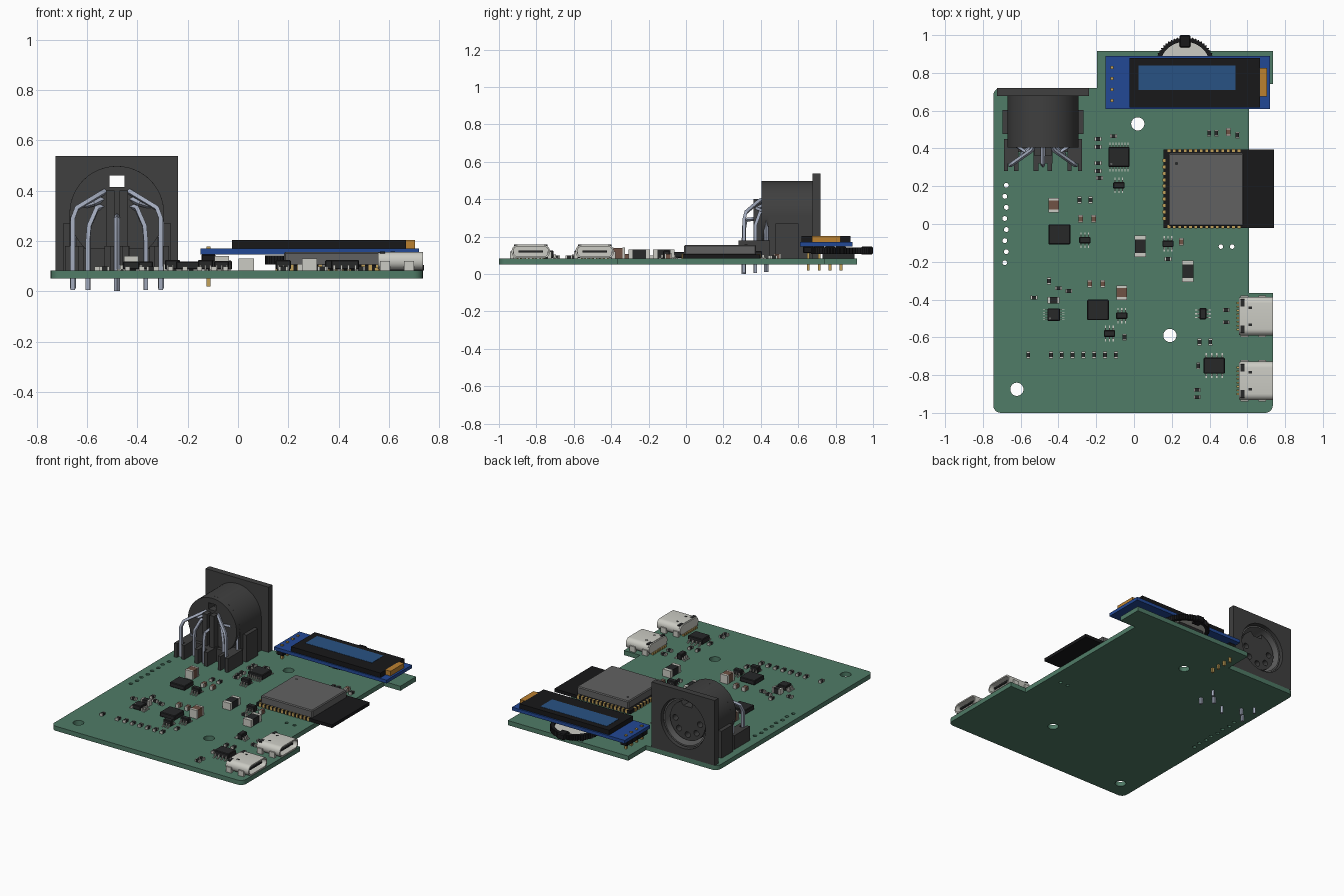
import bpy, bmesh
from math import pi, sin, cos, radians
from mathutils import Matrix, Euler

if "Cube" in bpy.data.objects:
    bpy.data.objects.remove(bpy.data.objects["Cube"])

def mat(name, r, g, b):
    m = bpy.data.materials.new(name)
    m.diffuse_color = (r, g, b, 1)
    m.use_nodes = True
    m.node_tree.nodes["Principled BSDF"].inputs["Base Color"].default_value = m.diffuse_color
    return m

GREEN, BLUE = mat("green", .08, .2, .135), mat("blue", .016, .065, .3)
BLACK, CHIP = mat("black", .009, .009, .01), mat("chip_dark", .02, .021, .022)
SHELL, CAN = mat("dark_plastic", .05, .05, .05), mat("can_grey", .12, .12, .12)
SILVER, STEEL = mat("silver", .6, .6, .55), mat("contact", .36, .4, .5)
GOLD, ORANGE = mat("gold", .55, .36, .1), mat("orange", .5, .22, .03)
BROWN, SCREEN = mat("brown", .16, .085, .06), mat("screen", .022, .085, .23)
TOP = .082   # board top surface

def finish(name, bm, m):
    bmesh.ops.remove_doubles(bm, verts=bm.verts, dist=1e-5)
    bmesh.ops.recalc_face_normals(bm, faces=bm.faces)
    me = bpy.data.meshes.new(name)
    bm.to_mesh(me)
    bm.free()
    for p in me.polygons:
        p.use_smooth = True
    me.set_sharp_from_angle(angle=radians(30))
    me.materials.append(m)
    ob = bpy.data.objects.new(name, me)
    bpy.context.collection.objects.link(ob)
    return ob

def boxes(name, items, m, bevel=0):
    """items: (x0, x1, y0, y1, z0, z1)"""
    bm = bmesh.new()
    for x0, x1, y0, y1, z0, z1 in items:
        M = Matrix.Translation(((x0+x1)/2, (y0+y1)/2, (z0+z1)/2)) @ Matrix.Diagonal((x1-x0, y1-y0, z1-z0, 1))
        bmesh.ops.create_cube(bm, size=1, matrix=M)
    if bevel:
        bmesh.ops.bevel(bm, geom=bm.edges[:], offset=bevel, segments=1, affect='EDGES')
    return finish(name, bm, m)

def at(x, y, w, h, z0, z1):
    return (x-w/2, x+w/2, y-h/2, y+h/2, z0, z1)

def circle(x, y, r, n=32, a0=0, a1=2*pi):
    return [(x+r*cos(a0+(a1-a0)*i/n), y+r*sin(a0+(a1-a0)*i/n)) for i in range(n)]

def rounded(pts):
    """(x, y, radius) corners -> outline"""
    out = []
    for i, (x, y, r) in enumerate(pts):
        if not r:
            out.append((x, y))
            continue
        ends = []
        for q in (pts[i-1], pts[(i+1) % len(pts)]):
            d = ((q[0]-x)**2 + (q[1]-y)**2)**.5
            ends.append((x+(q[0]-x)*r/d, y+(q[1]-y)*r/d))
        (ax, ay), (bx, by) = ends
        for k in range(7):
            a = k/6*pi/2
            u, v = 1-sin(a), 1-cos(a)
            out.append((x+(ax-x)*u+(bx-x)*v, y+(ay-y)*u+(by-y)*v))
    return out

ROT = {'z': (0, 0, 0), 'y': (pi/2, 0, 0), 'x': (pi/2, 0, pi/2)}

def profile(name, loops, lo, hi, m, axis='z'):
    """fill an outline with holes and extrude from lo to hi along axis"""
    cu = bpy.data.curves.new(name, 'CURVE')
    cu.dimensions, cu.fill_mode, cu.extrude = '2D', 'BOTH', (hi-lo)/2
    for pts in loops:
        s = cu.splines.new('POLY')
        s.points.add(len(pts)-1)
        for p, (x, y) in zip(s.points, pts):
            p.co = (x, y, 0, 1)
        s.use_cyclic_u = True
    return from_curve(name, cu, m, axis, (lo+hi)/2)

def from_curve(name, cu, m, axis='z', mid=0):
    tmp = bpy.data.objects.new("tmp", cu)
    bpy.context.collection.objects.link(tmp)
    me = bpy.data.meshes.new_from_object(tmp.evaluated_get(bpy.context.evaluated_depsgraph_get()))
    bm = bmesh.new()
    bm.from_mesh(me)
    bpy.data.objects.remove(tmp)
    off = Matrix.Translation([mid if c == axis else 0 for c in 'xyz'])
    bm.transform(off @ Euler(ROT[axis]).to_matrix().to_4x4())
    return finish(name, bm, m)

# circuit board with mounting holes and pin holes
outline = rounded([(-.745, -1, .04), (.735, -1, .04), (.735, -.365, 0), (.61, -.365, 0), (.61, .74, 0),
                   (.735, .74, 0), (.735, .915, 0), (-.195, .915, 0), (-.195, .72, 0), (-.745, .72, .04)])
holes = [circle(x, y, .035) for x, y in ((.02, .53), (.19, -.59), (-.62, -.875))]
holes += [circle(-.68+.004*(-1)**i, .205-.0586*i, .013, 12) for i in range(8)]
holes += [circle(x, -.12, .012, 12) for x in (.46, .52)]
profile("circuit_board", [outline]+holes, .05, TOP, GREEN)

# round socket: square face plate, arched body, insert with contact holes
CX, CZ = -.482, .31
notch = [(CX-.03, CZ+.105), (CX+.03, CZ+.105), (CX+.03, CZ+.15), (CX-.03, CZ+.15)]
face = [(-.725, TOP), (-.238, TOP), (-.238, .537), (-.725, .537)]
profile("socket_face_plate", [face, circle(CX, CZ, .172, 48)], .677, .72, SHELL, 'y')
arch = circle(CX, CZ, .188, 32, 0, pi) + [(CX-.188, CZ), (CX-.188, TOP), (CX+.188, TOP), (CX+.188, CZ)]
profile("socket_body", [arch, circle(CX, CZ, .172, 48)], .44, .677, SHELL, 'y')
profile("socket_back", [circle(CX, CZ, .188, 48), notch], .405, .46, SHELL, 'y')
profile("socket_shield_ring", [circle(CX, CZ, .165, 48), circle(CX, CZ, .155, 48)], .46, .7, CAN, 'y')
pinholes = [circle(CX+.095*cos(a*pi/4), CZ+.095*sin(a*pi/4), .02, 16) for a in range(4, 9)]
slot = circle(CX, CZ, .135, 40, pi/2+.25, 2.5*pi-.25) + [(CX+.033, CZ+.1), (CX-.033, CZ+.1)]
profile("socket_insert", [slot]+pinholes, .46, .67, SHELL, 'y')
base = [(CX-.205, CX+.205, .38, .45, TOP, .17)]
for s in (-1, 1):
    xa, xb = sorted((CX+s*.13, CX+s*.207))
    base += [(xa, xb, .32, .45, TOP, .18), (xa, xa+.022, .28, .32, TOP, .18), (xb-.022, xb, .28, .32, TOP, .18)]
    base += [at(CX+s*.2, .54, .03, .125, TOP, .27), at(CX+s*.036, .3, .026, .04, TOP, .18),
             at(CX+s*.027, .4, .034, .08, TOP, .4)]
base.append((CX-.05, CX+.05, .32, .45, TOP, .18))
boxes("socket_base", base, SHELL)

# bent contacts of the socket
cu = bpy.data.curves.new("contacts", 'CURVE')
cu.dimensions, cu.bevel_depth, cu.bevel_resolution, cu.use_fill_caps = '3D', .012, 0, True
paths = [[(0, .42, .3), (0, .32, .29), (0, .31, .25), (0, .31, 0)]]
for s in (-1, 1):
    paths += [[(s*.04, .42, .4), (s*.06, .39, .39), (s*.16, .32, .33), (s*.175, .31, .29), (s*.175, .31, .005)],
              [(s*.05, .42, .34), (s*.08, .395, .33), (s*.11, .37, .26), (s*.115, .37, .2), (s*.115, .37, .005)],
              [(s*.05, .42, .37), (s*.09, .38, .35), (s*.165, .43, .33), (s*.175, .43, .3), (s*.175, .43, .01)]]
for path in paths:
    sp = cu.splines.new('POLY')
    sp.points.add(len(path)-1)
    for p, (x, y, z) in zip(sp.points, path):
        p.co = (CX+x, y, z, 1)
from_curve("socket_contacts", cu, STEEL)

# display module
profile("display_board", [[(-.15, .61), (.72, .61), (.72, .89), (-.15, .89)]], .147, .17, BLUE)
boxes("display_panel", [(-.023, .668, .617, .88, .17, .203)], BLACK)
boxes("display_screen", [(.023, .537, .71, .84, .2, .2045)], SCREEN)
boxes("display_ribbon", [(.665, .705, .675, .825, .165, .203)], ORANGE)
ys = [.654+.058*i for i in range(4)]
boxes("display_header", [at(-.117, y, .055, .056, TOP+.03, .147) for y in ys], BLACK, .004)
boxes("display_pins", [at(-.117, y, .015, .015, .018, .178) for y in ys], GOLD)

# thumb wheel with ridged rim
WX, WY = .27, .83
rim = [(WX+r*cos(a), WY+r*sin(a)) for i in range(120)
       for r, a in ((.163 if i % 2 else .154, i*2*pi/120),)]
profile("wheel_rim", [rim, circle(WX, WY, .135, 48)], .107, .143, BLACK)
profile("wheel_disc", [circle(WX, WY, .135, 48)], .11, .128, SILVER)
boxes("wheel_marker", [(WX-.03, WX+.03, .935, 1.0, .104, .146)], BLACK, .006)
boxes("wheel_mount", [(.17, .37, .73, .9, TOP, .11)], CHIP)

# wireless module
boxes("module_board", [(.155, .74, -.02, .395, TOP, .104)], BLACK)
boxes("module_can", [(.182, .58, -.01, .375, .1, .156)], CAN, .006)
profile("module_dot", [circle(.225, .32, .008, 12)], .15, .157, CHIP)
pads = [at(.185+.0285*i, y, .014, .018, TOP-.001, .106) for i in range(14) for y in (-.014, .389)]
pads += [at(.159, .03+.034*i, .018, .016, TOP-.001, .106) for i in range(10)]
boxes("module_pads", pads, GOLD)

# two small charging ports opening to the right
def pill(y, w, z0, z1, r):
    return rounded([(y-w/2, z0, r), (y+w/2, z0, r), (y+w/2, z1, r), (y-w/2, z1, r)])

for i, y in enumerate((-.488, -.83)):
    n = f"port_{i+1}_"
    profile(n+"shell", [pill(y, .205, .085, .157, .034), pill(y, .187, .094, .148, .026)], .565, .735, SILVER, 'x')
    profile(n+"back", [pill(y, .2, .087, .154, .03)], .556, .6, SILVER, 'x')
    boxes(n+"tongue", [(.59, .72, y-.065, y+.065, .116, .127)], CHIP)
    boxes(n+"tabs", [at(x, y+s*.1, .04, .02, .06, .12) for x in (.585, .68) for s in (-1, 1)], SILVER)
    boxes(n+"slots", [at(.615, y+s*.045, .018, .012, .15, .158) for s in (-1, 1)]
          + [at(.575, y+s*.07, .02, .04, .15, .1575) for s in (-1, 1)], CHIP)
    boxes(n+"leads", [at(.552, y-.07+.02*k, .018, .009, TOP, .094) for k in range(8)], GOLD)

# chips: x, y, width, depth, top, legs per side, side axis
chips = [(-.08, .355, .112, .105, .122, 7, 'y'), (-.425, -.48, .066, .066, .118, 5, 'x'),
         (.425, -.75, .112, .085, .125, 4, 'y'), (-.08, .205, .06, .034, .125, 3, 'y'),
         (-.26, -.085, .06, .034, .125, 3, 'y'), (.18, -.105, .06, .034, .125, 3, 'y'),
         (-.13, -.58, .06, .036, .125, 3, 'y'), (-.065, -.485, .06, .034, .12, 3, 'y'),
         (.365, -.475, .036, .06, .125, 3, 'x'), (-.395, -.055, .115, .105, .118, 0, 'x'),
         (-.19, -.455, .115, .108, .118, 0, 'x')]
bodies, legs = [], []
for x, y, w, h, top, n, ax in chips:
    bodies.append(at(x, y, w, h, TOP+.004, top))
    for k in range(n):
        for s in (-1, 1):
            L, D = (w, h) if ax == 'y' else (h, w)
            u = L*((k+.5)/n-.5)
            for d, ln, z0, z1 in ((.006, .012, .086, .104), (.016, .016, TOP, .089)):
                v, wd = s*(D/2+d), .3*L/n
                legs.append(at(x+u, y+v, wd, ln, z0, z1) if ax == 'y' else at(x+v, y+u, ln, wd, z0, z1))
boxes("chip_bodies", bodies, CHIP, .004)
boxes("chip_legs", legs, SILVER)
dots = bmesh.new()
for x, y in ((-.12, .318), (-.445, -.5), (.385, -.78)):
    bmesh.ops.create_cone(dots, cap_ends=True, segments=12, radius1=.006, radius2=.006, depth=.002,
                          matrix=Matrix.Translation((x, y, .122 if x > -.3 else .118)))
finish("chip_dots", dots, CAN)

# two-ended parts: resistors, capacitors, diodes
def two_ended(name, spots, w, h, top, m, upright=False):
    body, ends = [], []
    for x, y in spots:
        body.append(at(x, y, w, h, TOP, top))
        for s in (-1, 1):
            ends.append(at(x, y+s*h*.43, w*1.04, h*.2, TOP, top+.001) if upright
                        else at(x+s*w*.43, y, w*.2, h*1.04, TOP, top+.001))
    boxes(name, body, m)
    boxes(name+"_ends", ends, SILVER)

two_ended("resistors_flat", [(-.19, .45), (-.19, .407), (-.19, .322), (-.19, .28), (-.183, .243), (-.108, .465),
          (-.4, -.34), (-.345, -.355), (-.53, -.39), (.18, -.185), (.335, -.878), (.335, -.917), (.488, -.455),
          (.488, -.52)], .034, .02, .098, CHIP)
two_ended("resistors_upright", [(-.288, .127), (-.23, .127), (-.45, -.302), (-.05, -.6), (-.56, -.693),
          (.347, -.625), (.404, -.625), (.34, -.75), (.398, .48), (.436, .48), (.547, .47)]
          + [(-.44+.0573*i, -.693) for i in range(7)], .02, .034, .098, CHIP, True)
two_ended("capacitors_small", [(-.283, .027), (-.214, .027), (-.235, -.317), (-.166, -.317), (.25, -.095),
          (.5, .487)], .024, .038, .108, BROWN, True)
two_ended("capacitors_large", [(-.425, .1), (-.065, -.363)], .055, .072, .14, BROWN, True)
two_ended("diodes", [(.033, -.118), (.285, -.25)], .058, .108, .13, CHIP, True)
two_ended("diode_small", [(-.425, -.403)], .06, .034, .118, CHIP)
